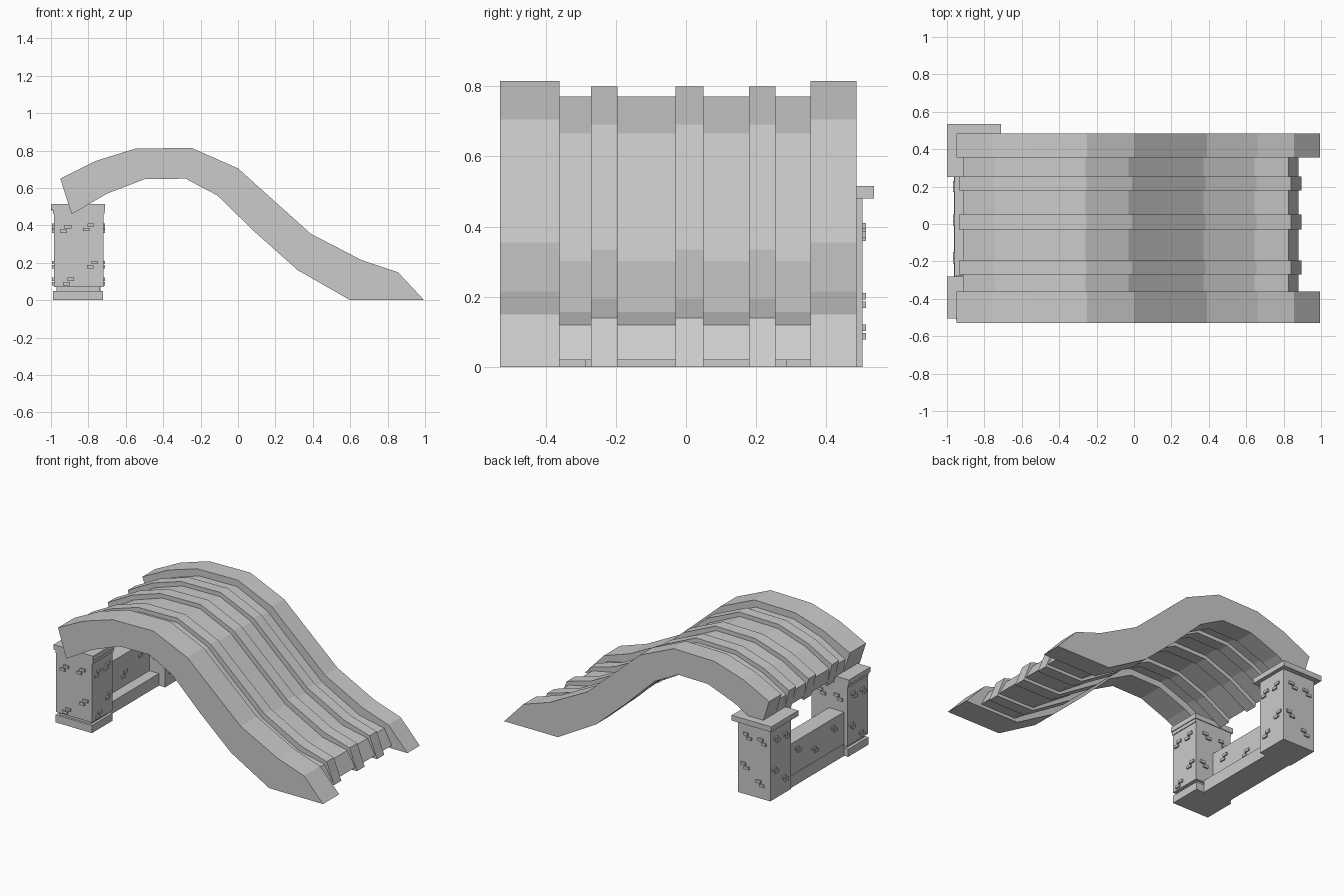
import bpy
import bmesh
from mathutils import Vector

cube = bpy.data.objects.get("Cube")
if cube:
    bpy.data.objects.remove(cube, do_unlink=True)

# One plain stone colour
stone = bpy.data.materials.new("grey_stone")
stone.use_nodes = True
GREY = (0.6, 0.6, 0.6, 1)
stone.diffuse_color = GREY
stone.node_tree.nodes["Principled BSDF"].inputs["Base Color"].default_value = GREY


def finish(bm, name):
    bmesh.ops.recalc_face_normals(bm, faces=bm.faces)
    mesh = bpy.data.meshes.new(name)
    bm.to_mesh(mesh)
    bm.free()
    mesh.materials.append(stone)
    obj = bpy.data.objects.new(name, mesh)
    bpy.context.collection.objects.link(obj)
    return obj


def add_box(bm, x, y, z):
    verts = bmesh.ops.create_cube(bm, size=1)["verts"]
    for v in verts:
        v.co = [(a + b) / 2 + c * (b - a) for (a, b), c in zip((x, y, z), v.co)]


def box(name, x, y, z):
    bm = bmesh.new()
    add_box(bm, x, y, z)
    return finish(bm, name)


def strip(name, top, bottom, y0, y1):
    """Extrude the closed side profile across y."""
    bm = bmesh.new()
    face = bm.faces.new([bm.verts.new((x, y0, z)) for x, z in top + bottom[::-1]])
    out = bmesh.ops.extrude_face_region(bm, geom=[face])["geom"]
    bmesh.ops.translate(bm, vec=(0, y1 - y0, 0),
                        verts=[v for v in out if isinstance(v, bmesh.types.BMVert)])
    return finish(bm, name)


# Wave profile: upper and lower edges with matching points
UPPER = [(-0.95, 0.65), (-0.76, 0.745), (-0.55, 0.81), (-0.25, 0.815), (0, 0.705),
         (0.2, 0.525), (0.39, 0.355), (0.66, 0.215), (0.855, 0.15)]
LOWER = [(-0.89, 0.46), (-0.7, 0.57), (-0.5, 0.647), (-0.28, 0.65), (-0.11, 0.56),
         (0.09, 0.365), (0.32, 0.16), (0.6, 0), (0.995, 0)]


def inner_edges(t0, t1, start, tip_top, tip_bottom):
    """Thinner version of the wave between two depth fractions."""
    def edge(t):
        return [tuple(Vector(a).lerp(Vector(b), t)) for a, b in zip(UPPER, LOWER)]
    top, bottom = edge(t0), edge(t1)
    top[0] = (start, top[0][1])
    top[-1], bottom[-1] = tip_top, tip_bottom
    bottom[-2] = (0.62, tip_bottom[1])
    return top, bottom


# Outer rails, raised ribs and the recessed panels between them
strip("front_rail", UPPER, LOWER, -0.53, -0.36)
strip("back_rail", UPPER, LOWER, 0.355, 0.485)

rib_top, rib_bottom = inner_edges(0.1, 0.9, -0.935, (0.84, 0.14), (0.895, 0))
for name, y0, y1 in [("front", -0.27, -0.195), ("middle", -0.03, 0.05), ("back", 0.18, 0.255)]:
    strip(name + "_rib", rib_top, rib_bottom, y0, y1)

pan_top, pan_bottom = inner_edges(0.27, 0.75, -0.915, (0.825, 0.12), (0.88, 0.02))
edges = [-0.36, -0.27, -0.195, -0.03, 0.05, 0.18, 0.255, 0.355]
for i in range(0, len(edges), 2):
    strip(f"panel_{i // 2 + 1}", pan_top, pan_bottom, edges[i], edges[i + 1])

# Front pillar with stepped base and cap
FX, FY = (-0.985, -0.72), (-0.5, -0.285)
box("front_pillar", FX, FY, (0.07, 0.46))
box("front_pillar_base", (-0.99, -0.722), FY, (0, 0.05))
box("front_pillar_neck", (-0.97, -0.74), (-0.485, -0.3), (0.05, 0.07))
box("front_pillar_collar", (-0.99, -0.715), FY, (0.46, 0.482))
box("front_pillar_cap", (-1, -0.71), (-0.505, -0.28), (0.482, 0.515))

# Back pillar with a wide cap
BX, BY = (-0.97, -0.735), (0.285, 0.502)
box("back_pillar", BX, BY, (0, 0.48))
box("back_pillar_cap", (-1, -0.71), (0.25, 0.535), (0.48, 0.515))

# Low wall with a wider plinth joining the pillars
box("wall", (-0.96, -0.85), (FY[1], BY[0]), (0, 0.29))
box("wall_plinth", (-0.962, -0.78), (FY[1], BY[0]), (0, 0.08))


def bricks(name, xr, yr):
    """Staggered raised bricks on all four sides of a pillar."""
    bm = bmesh.new()
    spots = [(0.24, 0.38), (0.7, 0.39), (0.78, 0.19), (0.3, 0.1)]
    for axis in (0, 1):
        span, depth = ((xr, yr), (yr, xr))[axis]
        for d in depth:
            for u, z in spots:
                c = span[0] + u * (span[1] - span[0])
                for shift in (-0.012, 0.012):
                    s = (c + shift - 0.018, c + shift + 0.018)
                    h = (z + shift - 0.009, z + shift + 0.009)
                    p = (d - 0.01, d + 0.01)
                    add_box(bm, *((s, p, h) if axis == 0 else (p, s, h)))
    return finish(bm, name)


bricks("front_pillar_bricks", FX, FY)
bricks("back_pillar_bricks", BX, BY)

# Raised bricks along both faces of the wall
bm = bmesh.new()
for y, z in [(-0.18, 0.22), (0.02, 0.16), (0.2, 0.23)]:
    for s in (-0.012, 0.012):
        add_box(bm, (-0.968, -0.842), (y + s - 0.018, y + s + 0.018),
                (z + s - 0.009, z + s + 0.009))
finish(bm, "wall_bricks")
